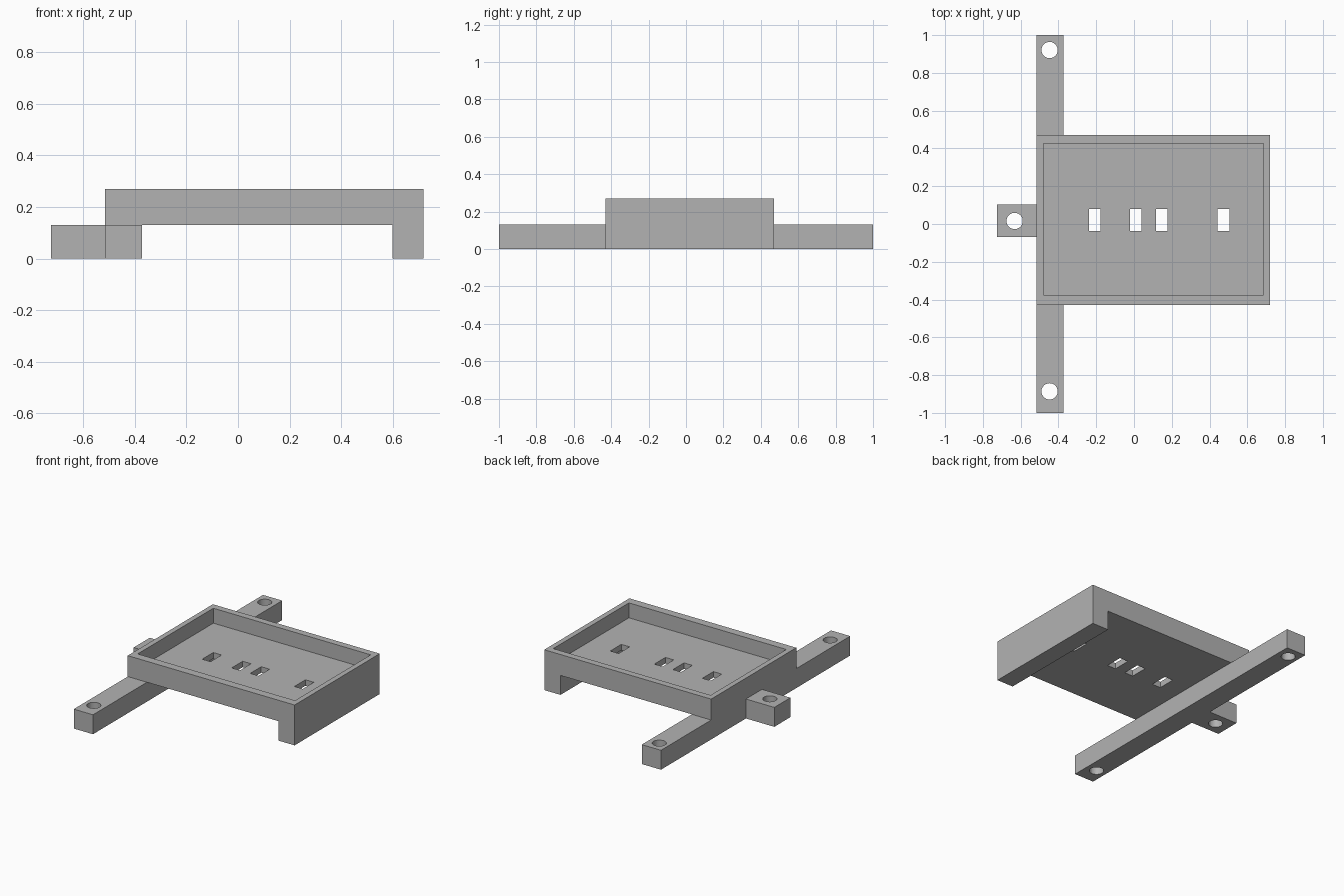
import bpy
import bmesh

cube = bpy.data.objects.get("Cube")
if cube:
    bpy.data.objects.remove(cube, do_unlink=True)

grey = bpy.data.materials.new("plain grey")
grey.use_nodes = True
grey.diffuse_color = (0.45, 0.45, 0.45, 1)
grey.node_tree.nodes["Principled BSDF"].inputs["Base Color"].default_value = (0.45, 0.45, 0.45, 1)


def prism(name, profile, direction):
    """Extrude a closed outline of 3D points along a direction."""
    bm = bmesh.new()
    face = bm.faces.new([bm.verts.new(p) for p in profile])
    grown = bmesh.ops.extrude_face_region(bm, geom=[face])["geom"]
    verts = [g for g in grown if isinstance(g, bmesh.types.BMVert)]
    bmesh.ops.translate(bm, verts=verts, vec=direction)
    if face.is_valid and len(face.link_loops if hasattr(face, "link_loops") else face.loops) and \
            all(len(e.link_faces) == 1 for e in face.edges):
        bm.faces.remove(face)
    bmesh.ops.recalc_face_normals(bm, faces=bm.faces)
    mesh = bpy.data.meshes.new(name)
    bm.to_mesh(mesh)
    bm.free()
    mesh.materials.append(grey)
    obj = bpy.data.objects.new(name, mesh)
    bpy.context.collection.objects.link(obj)
    return obj


def box(name, x, y, z):
    outline = [(x[0], y[0], z[0]), (x[1], y[0], z[0]), (x[1], y[1], z[0]), (x[0], y[1], z[0])]
    return prism(name, outline, (0, 0, z[1] - z[0]))


def cut(target, cutter):
    cutter.hide_render = True
    cutter.hide_set(True)
    cutter.display_type = 'WIRE'
    mod = target.modifiers.new(cutter.name, 'BOOLEAN')
    mod.operation = 'DIFFERENCE'
    mod.solver = 'EXACT'
    mod.object = cutter


def screw_hole(target, x, y):
    bpy.ops.mesh.primitive_cylinder_add(vertices=48, radius=0.043, depth=0.5, location=(x, y, 0.07))
    cutter = bpy.context.object
    cutter.name = "screw_hole_cutter"
    cutter.data.materials.append(grey)
    cut(target, cutter)


# Tray with its full-width leg, as one L-shaped profile
left, right, leg_inner = -0.515, 0.72, 0.6
front, back = -0.43, 0.47
under, top = 0.13, 0.27
outline = [(left, under), (leg_inner, under), (leg_inner, 0), (right, 0), (right, top), (left, top)]
tray = prism("tray", [(x, front, z) for x, z in outline], (0, back - front, 0))

# Recess and the row of slots through its floor
cut(tray, box("recess_cutter", (-0.48, 0.685), (-0.375, 0.425), (0.17, 0.4)))
for x in (-0.208, 0.01, 0.147, 0.474):
    cut(tray, box("slot_cutter", (x - 0.031, x + 0.031), (-0.037, 0.08), (0.05, 0.3)))

# Long mounting bar across the left underside
bar = box("mounting_bar", (left, -0.373), (-1, 1), (0, under))
for y in (-0.886, 0.921):
    screw_hole(bar, -0.447, y)

# Small mounting tab beside the bar
tab = box("mounting_tab", (-0.725, left), (-0.068, 0.102), (0, under))
screw_hole(tab, -0.632, 0.016)
